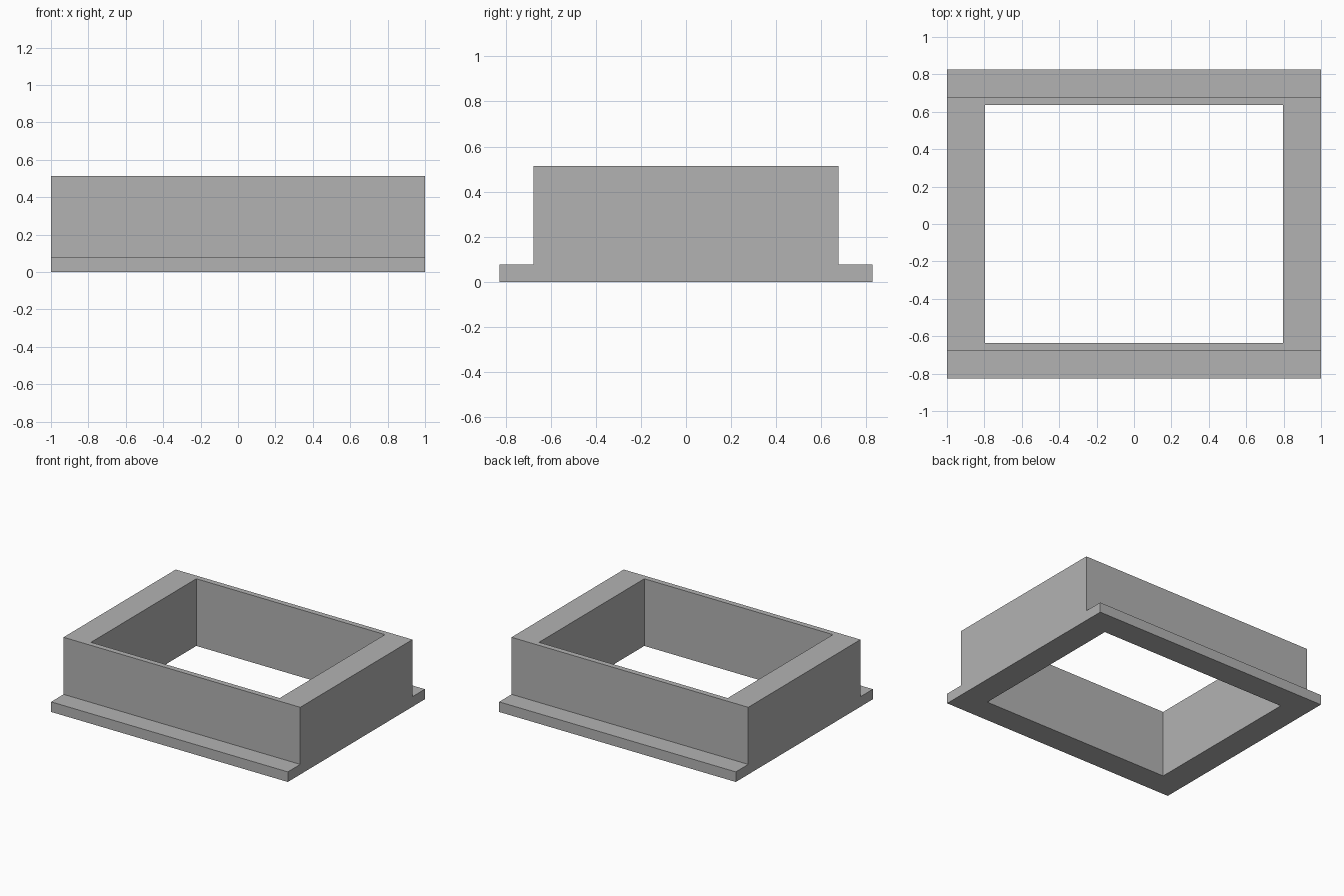
import bpy
import bmesh

cube = bpy.data.objects.get("Cube")
if cube:
    bpy.data.objects.remove(cube, do_unlink=True)

HALF_LENGTH = 1.0
FLANGE_Y, FLANGE_Z = 0.827, 0.077
WALL_Y, WALL_Z = 0.677, 0.513
OPENING_X, OPENING_Y = 0.797, 0.635

grey = bpy.data.materials.new("plain grey")
grey.use_nodes = True
colour = (0.45, 0.45, 0.45, 1)
grey.diffuse_color = colour
grey.node_tree.nodes["Principled BSDF"].inputs["Base Color"].default_value = colour


def prism(name, half_profile, half_length):
    """Mirror a (y, z) half profile and extrude it along x."""
    outline = half_profile + [(-y, z) for y, z in reversed(half_profile)]
    bm = bmesh.new()
    face = bm.faces.new([bm.verts.new((-half_length, y, z)) for y, z in outline])
    extruded = bmesh.ops.extrude_face_region(bm, geom=[face])["geom"]
    moved = [v for v in extruded if isinstance(v, bmesh.types.BMVert)]
    bmesh.ops.translate(bm, verts=moved, vec=(2 * half_length, 0, 0))
    bmesh.ops.recalc_face_normals(bm, faces=bm.faces)
    mesh = bpy.data.meshes.new(name)
    bm.to_mesh(mesh)
    bm.free()
    mesh.materials.append(grey)
    obj = bpy.data.objects.new(name, mesh)
    bpy.context.collection.objects.link(obj)
    return obj


# Rectangular frame with a flange along the front and back
frame = prism("flanged_frame", [(FLANGE_Y, 0), (FLANGE_Y, FLANGE_Z),
                                (WALL_Y, FLANGE_Z), (WALL_Y, WALL_Z)], HALF_LENGTH)

# Opening straight through the frame
cutter = prism("opening_cutter", [(OPENING_Y, -1), (OPENING_Y, 1)], OPENING_X)
cutter.hide_render = True
cut = frame.modifiers.new("opening", "BOOLEAN")
cut.operation = "DIFFERENCE"
cut.solver = "EXACT"
cut.object = cutter
bpy.context.view_layer.objects.active = frame
bpy.ops.object.modifier_apply(modifier=cut.name)
bpy.data.objects.remove(cutter, do_unlink=True)
